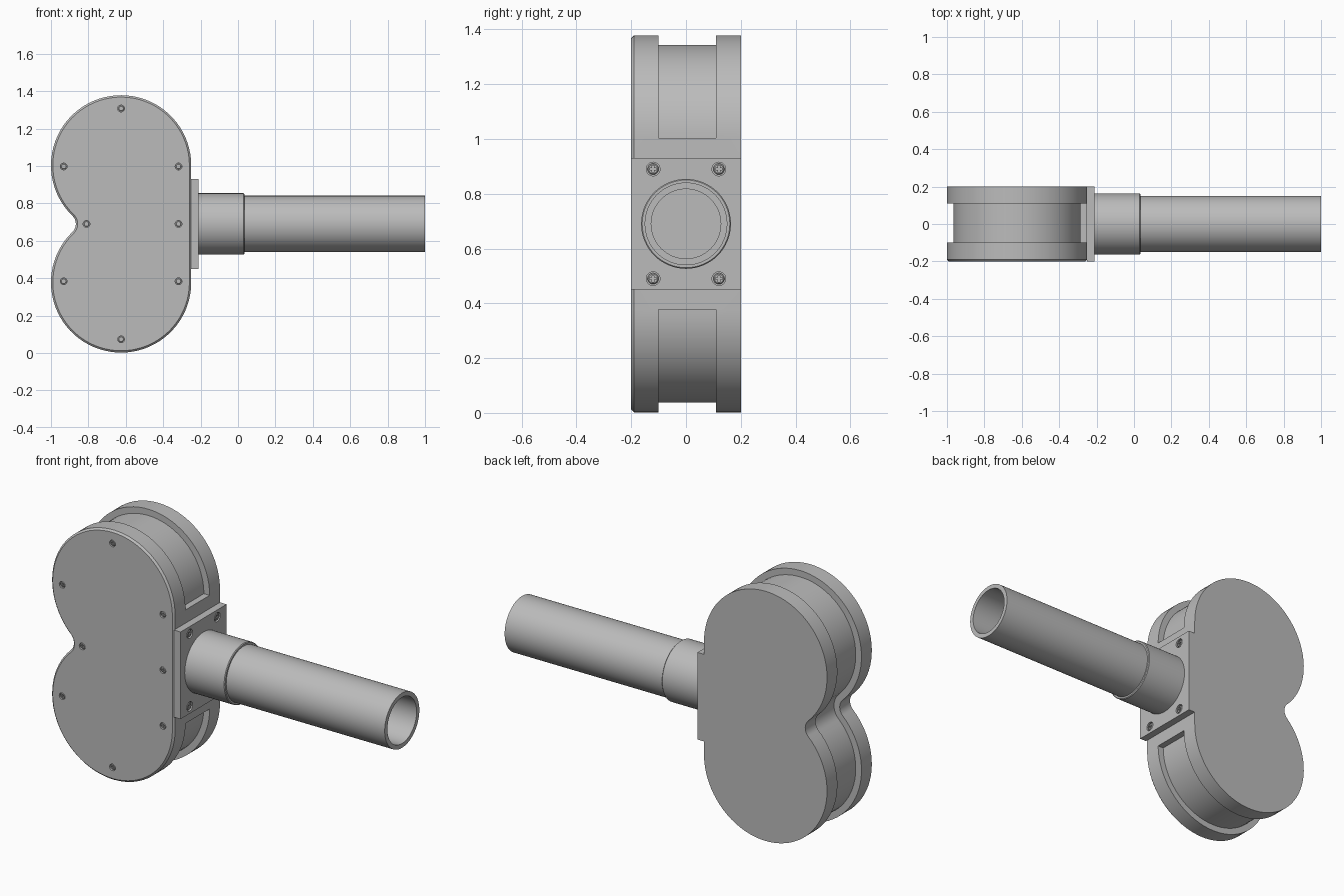
import bpy
import bmesh
from math import sin, cos, pi, hypot, atan2, radians
from mathutils import Matrix, Vector

if "Cube" in bpy.data.objects:
    bpy.data.objects.remove(bpy.data.objects["Cube"], do_unlink=True)

grey = bpy.data.materials.new("light grey metal")
grey.use_nodes = True
grey.diffuse_color = (0.5, 0.5, 0.5, 1)
grey.node_tree.nodes["Principled BSDF"].inputs["Base Color"].default_value = (0.5, 0.5, 0.5, 1)

CX, MID, HALF = -0.625, 0.69, 0.313   # lobe centre x, mid height, lobe offset
R, FILLET = 0.375, 0.06               # lobe radius, waist fillet radius


def finish(name, bm):
    bmesh.ops.recalc_face_normals(bm, faces=bm.faces[:])
    mesh = bpy.data.meshes.new(name)
    bm.to_mesh(mesh)
    bm.free()
    mesh.materials.append(grey)
    ob = bpy.data.objects.new(name, mesh)
    bpy.context.collection.objects.link(ob)
    return ob


def smooth(ob):
    bpy.ops.object.select_all(action='DESELECT')
    ob.select_set(True)
    bpy.context.view_layer.objects.active = ob
    bpy.ops.object.shade_smooth_by_angle(angle=radians(30))


def loft(bm, loops, closed=False):
    """Skin matching loops; cap the ends, or join last to first."""
    rings = [[bm.verts.new(p) for p in loop] for loop in loops]
    n = len(rings[0])
    for a, b in zip(rings, rings[1:] + (rings[:1] if closed else [])):
        for i in range(n):
            j = (i + 1) % n
            bm.faces.new((a[i], a[j], b[j], b[i]))
    if not closed:
        bm.faces.new(rings[0])
        bm.faces.new(rings[-1])


def cut(ob, cutter):
    mod = ob.modifiers.new("cut", 'BOOLEAN')
    mod.object, mod.operation, mod.solver = cutter, 'DIFFERENCE', 'EXACT'
    bpy.context.view_layer.objects.active = ob
    bpy.ops.object.modifier_apply(modifier=mod.name)
    bpy.data.objects.remove(cutter, do_unlink=True)


def hole_cutter(spots, radius, depth, axis):
    """Cylinders centred on the spots, reaching depth below the surface."""
    bm = bmesh.new()
    turn = Vector((0, 0, 1)).rotation_difference(axis).to_matrix().to_4x4()
    for p in spots:
        bmesh.ops.create_cone(bm, cap_ends=True, segments=24, radius1=radius, radius2=radius,
                              depth=2 * depth, matrix=Matrix.Translation(p) @ turn)
    ob = finish("hole_cutter", bm)
    ob.hide_render = True
    return ob


def tube(name, profile, segments=64):
    """Revolve (x, radius) points round the shaft axis."""
    bm = bmesh.new()
    loops = [[(x, r * cos(2 * pi * i / segments), MID + r * sin(2 * pi * i / segments))
              for i in range(segments)] for x, r in profile]
    loft(bm, loops, closed=True)
    ob = finish(name, bm)
    smooth(ob)
    return ob


# Two-lobed outline: straight right side, filleted waist on the left
def outline(y, inset, flat_inset):
    r, f = R - inset, FILLET + inset
    dx = hypot(R + FILLET, 0) ** 2 - HALF ** 2
    dx = dx ** 0.5
    t = atan2(HALF, dx)

    def arc(x, z, rad, a0, a1, n):
        return [(x + rad * cos(a0 + (a1 - a0) * i / n), y, z + rad * sin(a0 + (a1 - a0) * i / n))
                for i in range(n + 1)]
    flat = CX + R - flat_inset
    pts = [(flat, y, MID - HALF), (flat, y, MID + HALF)]
    pts += arc(CX, MID + HALF, r, 0, pi + t, 48)
    pts += arc(CX - dx, MID, f, t, -t, 12)[1:-1]
    pts += arc(CX, MID - HALF, r, pi - t, 2 * pi, 48)
    return pts


# Housing with chamfered front edge and a groove round the lobes
bm = bmesh.new()
loft(bm, [outline(-0.2, 0.01, 0.01), outline(-0.19, 0, 0), outline(-0.1, 0, 0),
          outline(-0.1, 0.035, 0), outline(0.11, 0.035, 0),
          outline(0.11, 0, 0), outline(0.2, 0, 0)])
bmesh.ops.remove_doubles(bm, verts=bm.verts[:], dist=1e-5)
housing = finish("housing", bm)

side = 0.307
front_spots = [Vector((CX + x, -0.2, MID + z)) for x, z in (
    (0, 0.617), (0, -0.617), (-side, side), (side, side), (-side, -side),
    (side, -side), (side, 0), (-0.185, 0))]
cut(housing, hole_cutter(front_spots, 0.018, 0.012, Vector((0, -1, 0))))
smooth(housing)

# Mounting plate
bm = bmesh.new()
bmesh.ops.create_cube(bm, size=1, matrix=Matrix.Translation((-0.23, 0, MID))
                      @ Matrix.Diagonal((0.04, 0.4, 0.48, 1)))
plate = finish("mounting_plate", bm)
plate_spots = [Vector((-0.21, y, MID + z)) for y in (-0.12, 0.12) for z in (-0.2, 0.2)]
cut(plate, hole_cutter(plate_spots, 0.025, 0.014, Vector((1, 0, 0))))
smooth(plate)

# Collar and hollow pipe
tube("collar", [(-0.21, 0.164), (0.03, 0.164), (0.034, 0.16), (0.034, 0.145), (-0.21, 0.145)])
tube("pipe", [(-0.21, 0.151), (1, 0.151), (1, 0.127), (-0.21, 0.127)])

# Cross-slotted screw head, shared by every screw
bm = bmesh.new()
ring = lambda r, z: [(r * cos(pi * i / 12), r * sin(pi * i / 12), z) for i in range(24)]
loft(bm, [ring(0.015, 0), ring(0.015, 0.006), ring(0.012, 0.009)])
screw = finish("screw", bm)
bm = bmesh.new()
a, b = 0.0025, 0.009
quarter = [(b, -a), (b, a), (a, a)]
cross = [(x * c - y * s, x * s + y * c) for c, s in ((1, 0), (0, 1), (-1, 0), (0, -1)) for x, y in quarter]
loft(bm, [[(x, y, z) for x, y in cross] for z in (0.003, 0.02)])
cut(screw, finish("slot_cutter", bm))
smooth(screw)


def place_screws(name, spots, axis, depth, scale):
    turn = Vector((0, 0, 1)).rotation_difference(axis).to_matrix().to_4x4()
    for i, p in enumerate(spots):
        ob = bpy.data.objects.new(f"{name}_{i + 1}", screw.data)
        bpy.context.collection.objects.link(ob)
        ob.matrix_world = Matrix.Translation(p - axis * depth) @ turn @ Matrix.Scale(scale, 4)


place_screws("cover_screw", front_spots, Vector((0, -1, 0)), 0.012, 1)
place_screws("plate_screw", plate_spots, Vector((1, 0, 0)), 0.014, 1.35)
bpy.data.objects.remove(screw, do_unlink=True)

# Closed floor at the bottom of the pipe is the mounting plate face
